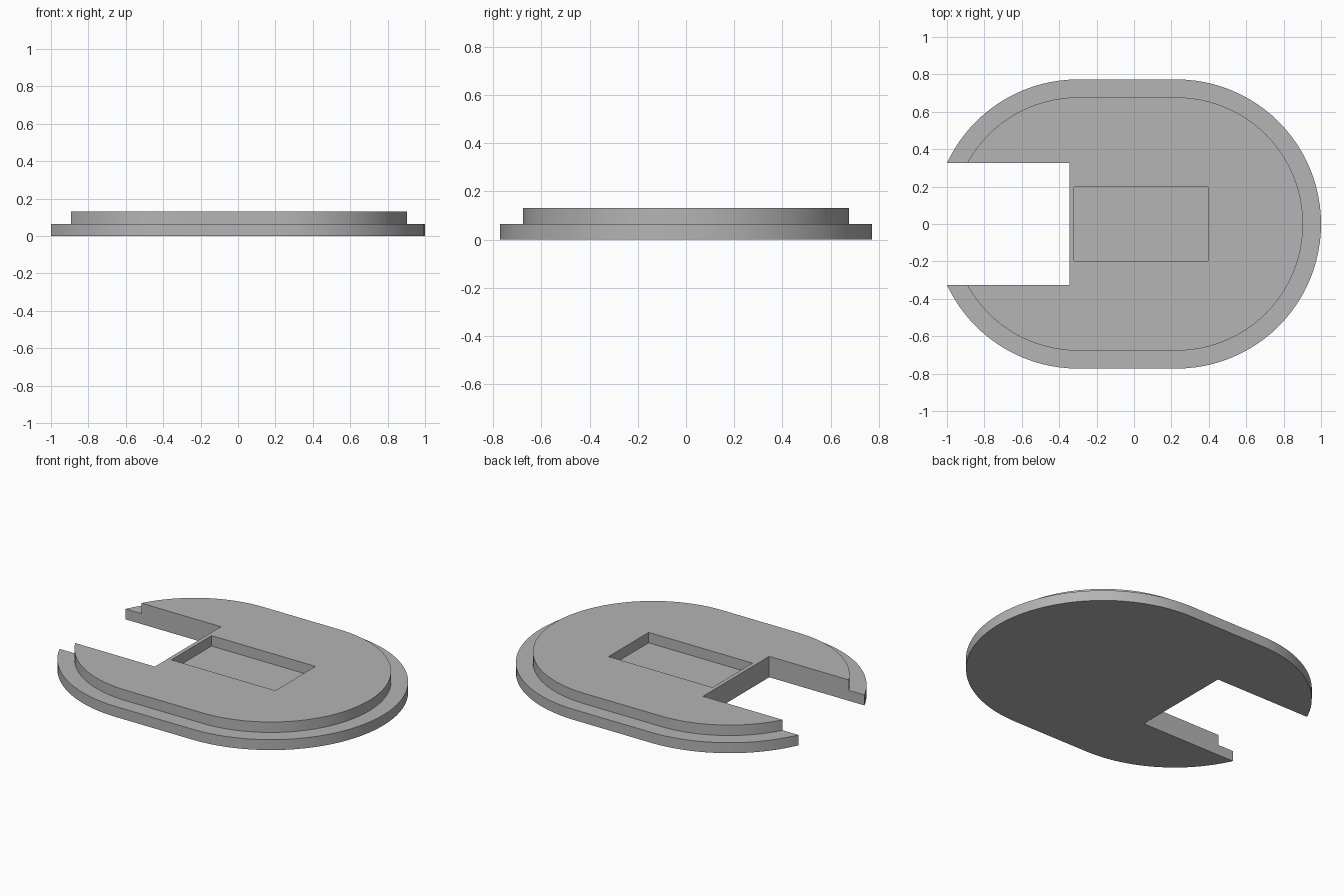
import bpy, bmesh
from math import pi, sin, cos, radians
from mathutils import Matrix, Vector

cube = bpy.data.objects.get("Cube")
if cube:
    bpy.data.objects.remove(cube)

STEP, TOP = 0.065, 0.13          # heights of the flange and the raised deck
LEFT, RIGHT = -0.299, 0.227      # centres of the two rounded ends
OUTER, INNER = 0.773, 0.677      # end radii of flange and deck
SEGMENTS = 48                    # facets per rounded end

grey = bpy.data.materials.new("plain grey")
grey.use_nodes = True
colour = (0.46, 0.46, 0.46, 1)
grey.diffuse_color = colour
grey.node_tree.nodes["Principled BSDF"].inputs["Base Color"].default_value = colour


def add_object(name, bm):
    bmesh.ops.recalc_face_normals(bm, faces=bm.faces)
    mesh = bpy.data.meshes.new(name)
    bm.to_mesh(mesh)
    bm.free()
    mesh.materials.append(grey)
    obj = bpy.data.objects.new(name, mesh)
    bpy.context.collection.objects.link(obj)
    return obj


def oblong_loop(bm, radius, z):
    """Outline with two straight sides and two half-round ends."""
    verts = []
    for centre, start in ((RIGHT, -pi / 2), (LEFT, pi / 2)):
        for i in range(SEGMENTS + 1):
            a = start + pi * i / SEGMENTS
            verts.append(bm.verts.new((centre + radius * cos(a), radius * sin(a), z)))
    return verts


def box(name, low, high):
    low, high = Vector(low), Vector(high)
    bm = bmesh.new()
    bmesh.ops.create_cube(bm, size=1, matrix=Matrix.Translation((low + high) / 2)
                          @ Matrix.Diagonal((*(high - low), 1)))
    return add_object(name, bm)


# Stepped oblong plate
bm = bmesh.new()
loops = [oblong_loop(bm, r, z) for r, z in
         ((OUTER, 0), (OUTER, STEP), (INNER, STEP), (INNER, TOP))]
for a, b in zip(loops, loops[1:]):
    for i in range(len(a)):
        j = (i + 1) % len(a)
        bm.faces.new((a[i], a[j], b[j], b[i]))
bm.faces.new(loops[0])
bm.faces.new(loops[-1])
plate = add_object("stepped_plate", bm)

# Open notch through the left-hand end, and a shallow rectangular pocket
cutters = [box("notch_cutter", (-1.5, -0.325, -0.2), (-0.345, 0.325, 0.4)),
           box("pocket_cutter", (-0.32, -0.197, STEP), (0.395, 0.197, 0.4))]

bpy.ops.object.select_all(action='DESELECT')
plate.select_set(True)
bpy.context.view_layer.objects.active = plate
for cutter in cutters:
    cutter.hide_render = True
    cut = plate.modifiers.new(cutter.name, 'BOOLEAN')
    cut.operation = 'DIFFERENCE'
    cut.solver = 'EXACT'
    cut.object = cutter
    bpy.ops.object.modifier_apply(modifier=cut.name)
    bpy.data.objects.remove(cutter)

bpy.ops.object.shade_smooth_by_angle(angle=radians(30))
